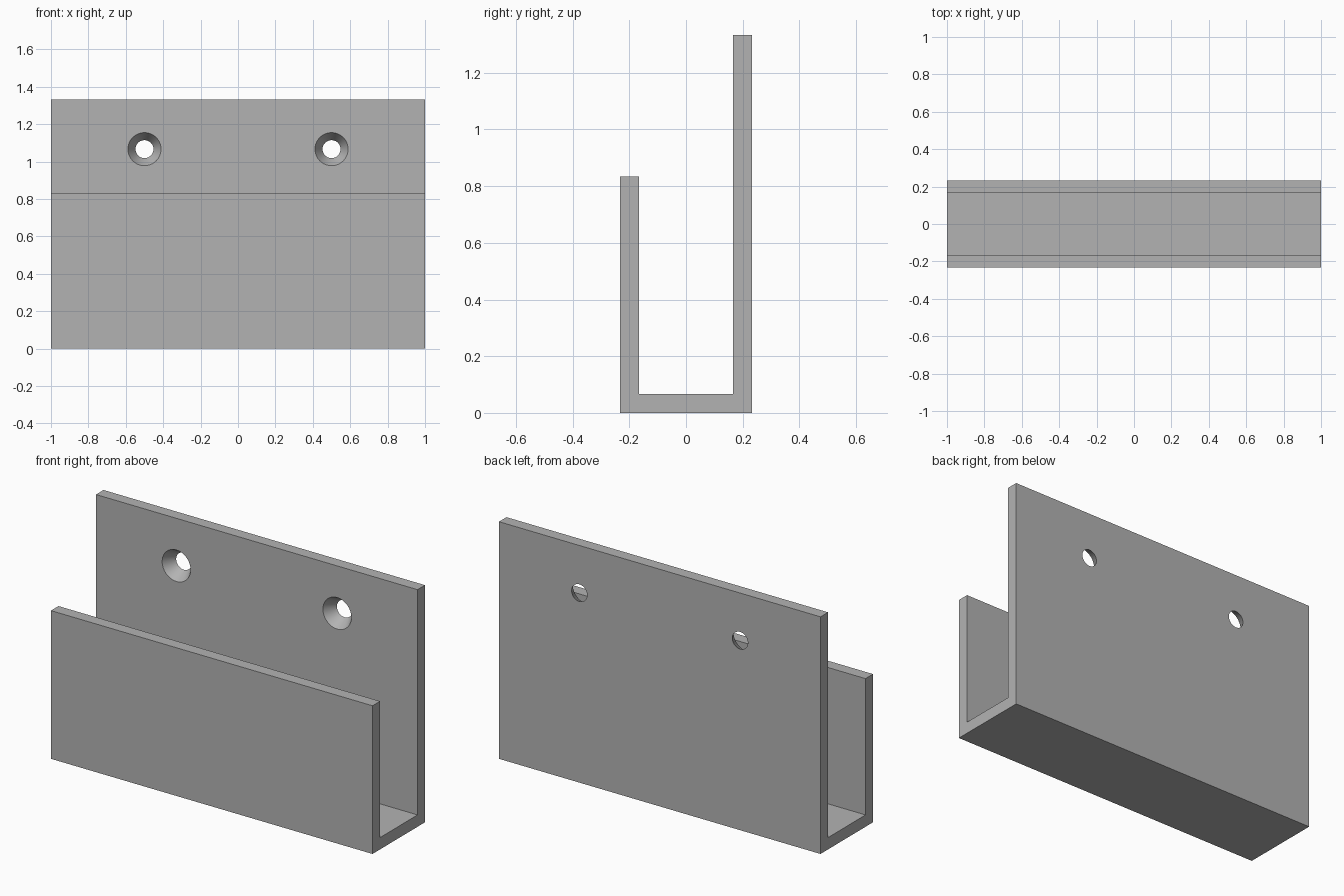
import bpy
import bmesh
import math

cube = bpy.data.objects.get("Cube")
if cube:
    bpy.data.objects.remove(cube, do_unlink=True)

# Main dimensions
HALF_W, HALF_D, T = 1.0, 0.2333, 0.0667
FRONT_H, BACK_H = 0.8333, 1.3333
HOLE_X, HOLE_Z = 0.5, 1.0667
R_WIDE, R_NARROW = 0.0885, 0.048

grey = bpy.data.materials.new("plain grey")
grey.use_nodes = True
grey.diffuse_color = (0.45, 0.45, 0.45, 1)
grey.node_tree.nodes["Principled BSDF"].inputs["Base Color"].default_value = grey.diffuse_color

# J-shaped side profile (y, z), extruded along the width
inner = HALF_D - T
profile = [(-HALF_D, 0), (HALF_D, 0), (HALF_D, BACK_H), (inner, BACK_H),
           (inner, T), (-inner, T), (-inner, FRONT_H), (-HALF_D, FRONT_H)]
bm = bmesh.new()
face = bm.faces.new([bm.verts.new((-HALF_W, y, z)) for y, z in profile])
ext = bmesh.ops.extrude_face_region(bm, geom=[face])
verts = [v for v in ext["geom"] if isinstance(v, bmesh.types.BMVert)]
bmesh.ops.translate(bm, vec=(2 * HALF_W, 0, 0), verts=verts)
bmesh.ops.recalc_face_normals(bm, faces=bm.faces)
mesh = bpy.data.meshes.new("wall_bracket")
bm.to_mesh(mesh)
bm.free()
mesh.materials.append(grey)
bracket = bpy.data.objects.new("wall_bracket", mesh)
bpy.context.collection.objects.link(bracket)


def countersink_cutter(name, x):
    """Cone through the back plate, wide end to the front, overshooting both faces."""
    over = 0.01
    grow = (R_WIDE - R_NARROW) / T * over
    bpy.ops.mesh.primitive_cone_add(
        vertices=64, radius1=R_WIDE + grow, radius2=R_NARROW - grow,
        depth=T + 2 * over, location=(x, HALF_D - T / 2, HOLE_Z),
        rotation=(-math.pi / 2, 0, 0))
    cutter = bpy.context.object
    cutter.name = name
    cutter.hide_render = True
    cutter.data.materials.append(grey)
    return cutter


# Two countersunk screw holes
for name, x in (("right_hole_cutter", -HOLE_X), ("left_hole_cutter", HOLE_X)):
    cutter = countersink_cutter(name, x)
    mod = bracket.modifiers.new("screw_hole", 'BOOLEAN')
    mod.operation = 'DIFFERENCE'
    mod.solver = 'EXACT'
    mod.object = cutter
    bpy.ops.object.select_all(action='DESELECT')
    bracket.select_set(True)
    bpy.context.view_layer.objects.active = bracket
    bpy.ops.object.modifier_apply(modifier=mod.name)
    bpy.data.objects.remove(cutter, do_unlink=True)

# Smooth hole walls, sharp plate edges
bpy.ops.object.shade_smooth_by_angle(angle=math.radians(30))
